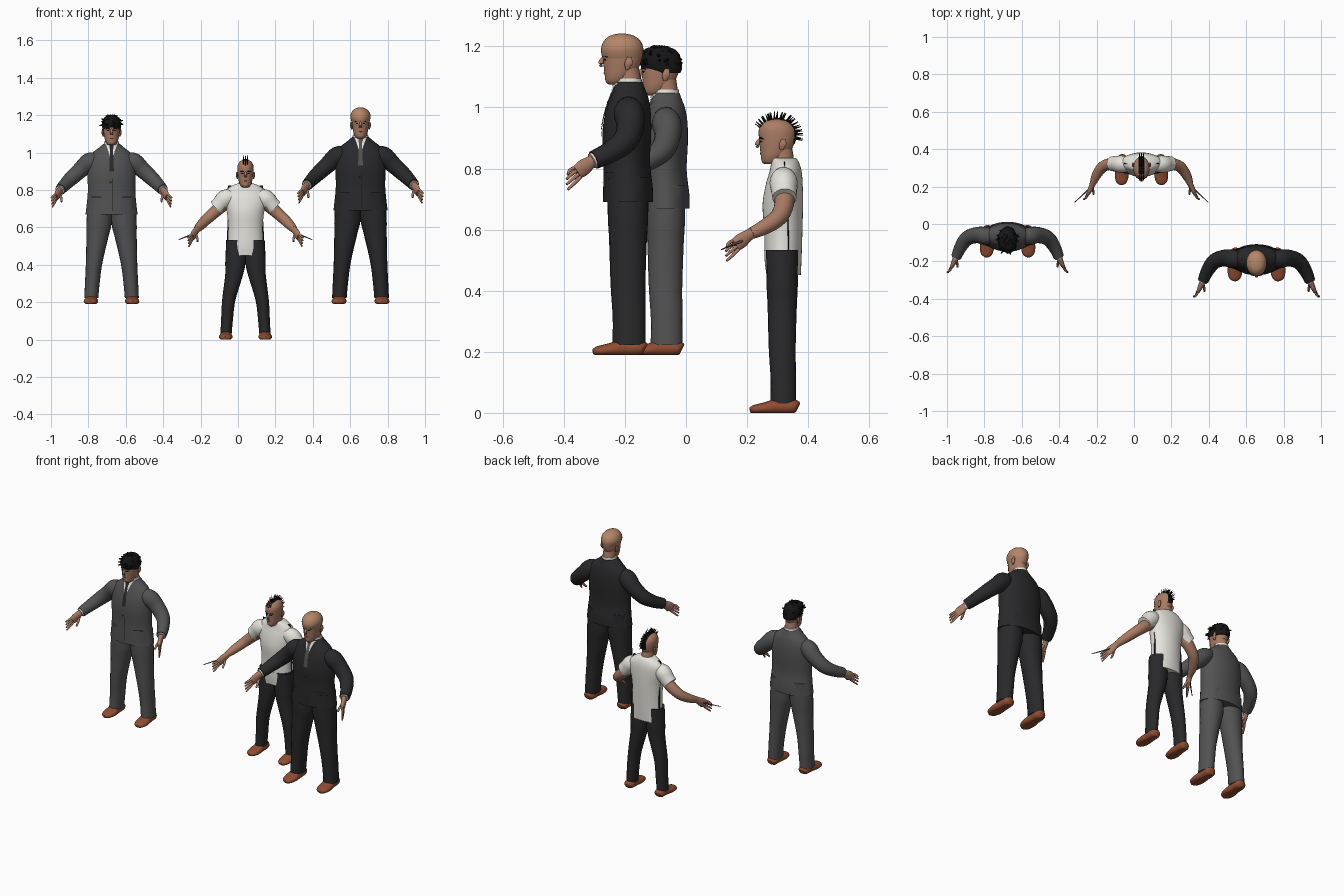
import bpy, bmesh, math, random
from mathutils import Vector

if "Cube" in bpy.data.objects:
    bpy.data.objects.remove(bpy.data.objects["Cube"])
random.seed(4)


def material(name, r, g, b):
    m = bpy.data.materials.new(name)
    m.use_nodes = True
    m.diffuse_color = (r, g, b, 1)
    m.node_tree.nodes["Principled BSDF"].inputs["Base Color"].default_value = (r, g, b, 1)
    return m


GREY = material("grey wool", .085, .085, .087)
DARK = material("dark wool", .022, .022, .024)
BLACK = material("black hair", .008, .008, .009)
WHITE = material("white cotton", .78, .77, .72)
SKIN = material("skin", .40, .20, .13)
SCALP = material("tan scalp", .46, .24, .14)
LIPS = material("lips", .25, .09, .06)
LEATHER = material("brown leather", .28, .075, .032)
METAL = material("dull metal", .12, .09, .07)


def smooth_rows(rows, k):
    """Catmull-Rom interpolation through rows of numbers."""
    out, last = [], len(rows) - 1
    for i in range(last):
        quad = zip(rows[max(i - 1, 0)], rows[i], rows[i + 1], rows[min(i + 2, last)])
        quad = list(quad)
        for j in range(k):
            t = j / k
            out.append([b + .5 * t * (c - a + t * (2 * a - 5 * b + 4 * c - d + t * (3 * (b - c) + d - a)))
                        for a, b, c, d in quad])
    return out + [list(rows[-1])]


def sweep(bm, rows, n=20, upright=False, k=4, side=1):
    """Skin elliptical sections (x, y, z, radius_u, radius_v)."""
    rows = smooth_rows(rows, k)
    mids = [Vector((r[0] * side, r[1], r[2])) for r in rows]
    rings = []
    for i, r in enumerate(rows):
        u, v = Vector((1, 0, 0)), Vector((0, 1, 0))
        if not upright:
            t = (mids[min(i + 1, len(mids) - 1)] - mids[max(i - 1, 0)]).normalized()
            u = t.cross(Vector((0, 0, 1)))
            u = u.normalized() if u.length > .05 else t.cross(Vector((0, 1, 0))).normalized()
            v = u.cross(t)
        ring = []
        for a in range(n):
            ang = math.tau * a / n
            p = mids[i] + u * math.cos(ang) * r[3] + v * math.sin(ang) * r[4]
            ring.append(bm.verts.new((p.x, p.y, max(p.z, 0))))
        rings.append(ring)
    for a, b in zip(rings, rings[1:]):
        for i in range(n):
            bm.faces.new((a[i], a[(i + 1) % n], b[(i + 1) % n], b[i]))
    bm.faces.new(rings[0])
    bm.faces.new(rings[-1])


def surface_y(rows, x, z):
    """Front of an upright body at a given x and z."""
    r = min(rows, key=lambda q: abs(q[2] - z))
    return r[1] - r[4] * math.sqrt(max(0, 1 - (x / r[3]) ** 2))


# Sections shared by all bodies
HEAD = [(0, -.035, .885, .018, .028), (0, -.037, .895, .028, .036), (0, -.03, .915, .037, .046),
        (0, -.022, .94, .042, .057), (0, -.018, .97, .046, .064), (0, -.018, 1.0, .047, .066),
        (0, -.019, 1.02, .043, .059), (0, -.02, 1.038, .030, .040), (0, -.02, 1.047, .008, .01)]
NECK = [(0, 0, .85, .042, .044), (0, .002, .90, .037, .040), (0, -.006, .94, .036, .042)]
JACKET = [(0, 0, .50, .145, .082), (0, 0, .55, .139, .081), (0, -.004, .63, .132, .076),
          (0, -.004, .72, .134, .080), (0, 0, .79, .130, .075), (0, .004, .84, .108, .063),
          (0, .004, .87, .072, .052), (0, .002, .893, .045, .046)]
TSHIRT = [(0, .005, .49, .113, .061), (0, .003, .55, .105, .066), (0, .004, .65, .100, .068),
          (0, .002, .74, .108, .072), (0, .007, .81, .124, .066), (0, .012, .86, .118, .057),
          (0, .01, .893, .082, .049), (0, .004, .908, .045, .043)]
ARM = [(.08, 0, .80, .04, .045), (.125, .003, .79, .05, .052), (.17, .008, .75, .045, .046),
       (.225, -.01, .70, .041, .041), (.262, -.06, .663, .035, .035), (.285, -.112, .638, .029, .031)]
HAND = [(.276, -.095, .648, .018, .02), (.288, -.12, .632, .016, .021),
        (.300, -.146, .613, .014, .027), (.310, -.167, .597, .010, .024)]
LEG = [(.065, 0, .58, .068, .068), (.07, 0, .45, .070, .066), (.078, 0, .38, .062, .062),
       (.097, 0, .23, .046, .057), (.107, .004, .12, .041, .054), (.113, .003, .033, .039, .054)]
SHOE = [(.112, .056, .018, .016, .018), (.112, .042, .022, .032, .026), (.113, -.01, .022, .034, .030),
        (.115, -.06, .016, .040, .022), (.117, -.10, .012, .030, .016), (.118, -.115, .01, .010, .008)]


def man(label, origin, scale, suit):
    """Build the common body; returns helpers for this figure's extras."""
    def finish(part, bm, mat, outward=True):
        if outward:
            bmesh.ops.recalc_face_normals(bm, faces=bm.faces)
        for v in bm.verts:
            v.co = Vector(origin) + v.co * scale
        me = bpy.data.meshes.new(part)
        bm.to_mesh(me)
        bm.free()
        me.materials.append(mat)
        me.shade_smooth()
        me.set_sharp_from_angle(angle=math.radians(50))
        bpy.context.collection.objects.link(bpy.data.objects.new(label + "_" + part, me))

    def part(name, mat, *row_sets, pair=False, **kw):
        bm = bmesh.new()
        for rows in row_sets:
            for side in (1, -1) if pair else (1,):
                sweep(bm, rows, side=side, **kw)
        finish(name, bm, mat)

    def plate(name, mat, body, z0, z1, centre, half, lift, sides=(1,)):
        """Thin sheet following the chest, t = 0 at the bottom and 1 at the top."""
        bm, fine = bmesh.new(), smooth_rows(body, 12)
        for s in sides:
            grid = []
            for j in range(17):
                t = j / 16
                z = z0 + (z1 - z0) * t
                xs = [s * centre(t) + half(t) * (i / 4 - 1) for i in range(9)]
                grid.append([bm.verts.new((x, surface_y(fine, x, z) - lift, z)) for x in xs])
            for a, b in zip(grid, grid[1:]):
                for i in range(8):
                    bm.faces.new((a[i], a[i + 1], b[i + 1], b[i]))
        finish(name, bm, mat, outward=False)

    # Head and face
    part("head", SKIN, HEAD, upright=True, n=28)
    part("neck", SKIN, NECK, upright=True)
    part("nose", SKIN, [(0, -.078, .976, .005, .005), (0, -.088, .958, .008, .009), (0, -.088, .943, .007, .004)], n=10)
    part("ears", SKIN, [(.046, -.002, .935, .004, .006), (.050, .002, .955, .006, .014),
                        (.049, .004, .975, .004, .007)], pair=True, upright=True, n=10)
    part("eyebrows", BLACK, [(.008, -.080, .975, .002, .003), (.020, -.077, .979, .002, .003),
                             (.031, -.068, .975, .002, .002)], pair=True, n=8)
    part("eyes", BLACK, [(.012, -.0785, .966, .002, .002), (.018, -.077, .966, .002, .003),
                         (.024, -.0735, .966, .002, .002)], pair=True, n=8)
    part("mouth", LIPS, [(-.016, -.068, .922, .002, .002), (0, -.077, .923, .003, .004),
                         (.016, -.068, .922, .002, .002)], n=8)
    # Hands with spread fingers
    part("hands", SKIN, HAND, pair=True)
    fingers = [[(.308, -.16 - .3 * k, .60 + .9 * k, .006, .006),
                (.32 + .1 * k, -.182 - .4 * k, .584 + 1.1 * k, .006, .006),
                (.333 + .2 * k, -.203 + .3 * abs(k), .566 + 1.3 * k, .004, .004)]
               for k in (-.019, -.006, .007, .019)]
    thumb = [(.288, -.13, .612, .009, .009), (.28, -.152, .588, .007, .007), (.279, -.17, .570, .005, .005)]
    part("fingers", SKIN, *fingers, thumb, pair=True, n=10, k=3)
    # Trousers and shoes
    slim = 1 if suit else .84
    legs = [(x * (1 if z < .3 else slim), y, z, a * slim, b * slim) for x, y, z, a, b in LEG]
    part("trousers", suit or DARK, legs, pair=True, upright=True)
    part("shoes", LEATHER, SHOE, pair=True)
    if suit:
        # Jacket, shirt front, tie and lapels
        part("jacket", suit, JACKET, upright=True, n=40)
        part("sleeves", suit, ARM, pair=True)
        part("cuffs", WHITE, [(.278, -.095, .646, .024, .026), (.288, -.118, .635, .024, .026)], pair=True)
        part("collar", WHITE, [(0, .002, .87, .047, .047), (0, .002, .905, .041, .043)], upright=True)
        plate("shirt_front", WHITE, JACKET, .74, .89, lambda t: 0, lambda t: .003 + .030 * t, .002)
        plate("tie", GREY if suit is DARK else DARK, JACKET, .74, .89, lambda t: 0,
              lambda t: .013 - .006 * t if t < .82 else .012, .005)
        plate("lapels", suit, JACKET, .70, .885, lambda t: .004 + .036 * t,
              lambda t: .003 + .016 * math.sin(math.pi * min(t * .8 + .05, 1)), .004, (1, -1))
        plate("front_seam", BLACK, JACKET, .52, .70, lambda t: .004, lambda t: .0012, .002)
        plate("pocket_flaps", BLACK, JACKET, .595, .599, lambda t: .085, lambda t: .028, .002, (1, -1))
        plate("button", BLACK, JACKET, .674, .684, lambda t: -.006, lambda t: .005, .004)
    return part, plate


# Grey suit, tousled hair
part, _ = man("grey_suit_man", (-.676, -.067, .19), .96, GREY)
hair = [(0, -.002, .962, .046, .053), (0, -.012, .978, .051, .068), (0, -.018, 1.005, .053, .072),
        (0, -.019, 1.03, .046, .063), (0, -.02, 1.046, .032, .044), (0, -.02, 1.053, .008, .01)]
part("hair_cap", BLACK, hair, upright=True, n=28)
tufts = []
for i in range(90):
    a, e = random.uniform(0, math.tau), random.uniform(-.1, 1.4)
    d = Vector((math.cos(a) * math.cos(e), math.sin(a) * math.cos(e), math.sin(e)))
    p = Vector((d.x * .047, -.018 + d.y * .065, .995 + d.z * .05))
    q = p + d * .016 + Vector((random.uniform(-.01, .01), -.004, -.004))
    tufts.append([(*p, .008, .008), (*q, .002, .002)])
part("hair_tufts", BLACK, *tufts, n=6, k=1)

# Dark suit, bald
part, _ = man("dark_suit_man", (.655, -.19, .19), 1.0, DARK)
scalp = [(0, -.018, .966, .044, .062), (0, -.019, .985, .051, .068), (0, -.019, 1.005, .0545, .069),
         (0, -.019, 1.028, .047, .060), (0, -.02, 1.045, .030, .039), (0, -.02, 1.052, .008, .01)]
part("scalp", SCALP, scalp, upright=True, n=28)

# White shirt, mohawk, loose braces and blades
part, plate = man("white_shirt_man", (.04, .315, 0), .92, None)
part("shirt", WHITE, TSHIRT, upright=True, n=40)
part("shirt_sleeves", WHITE, [(.07, .004, .83, .04, .045), (.115, .005, .82, .05, .053),
                              (.145, .007, .79, .046, .049), (.17, .008, .765, .043, .046)], pair=True)
bare = [(x, y, z, a * .78, b * .78) for x, y, z, a, b in ARM[1:-1]] + [(.284, -.11, .639, .018, .021)]
part("arms", SKIN, bare, pair=True)
plate("shirt_crease", METAL, TSHIRT, .578, .580, lambda t: 0, lambda t: .07, .001)
part("braces", BLACK, [(.092, .02, .505, .009, .002), (.098, .022, .60, .009, .002),
                       (.093, .02, .70, .010, .002), (.099, .016, .80, .010, .002),
                       (.092, .008, .895, .010, .002)], pair=True, upright=True, n=8)
part("blades", METAL, [(.288, -.12, .622, .005, .005), (.31, -.143, .612, .005, .005),
                       (.389, -.217, .581, .002, .002)], pair=True, n=8, k=1)


def crest(deg, r):
    a = math.radians(deg)
    return -.018 - math.cos(a) * (.064 + r), .985 + math.sin(a) * (.060 + r)


part("mohawk_strip", BLACK, [(0, *crest(a, 0), .017, .005) for a in range(25, 206, 15)], n=12)
spikes = []
for a in range(30, 195, 11):
    for x in (-.010, 0, .010):
        j = a + random.uniform(-4, 4)
        spikes.append([(x, *crest(j, 0), .004, .004), (x * 1.3, *crest(j + 3, .028), .001, .001)])
part("mohawk_spikes", BLACK, *spikes, n=6, k=1)
